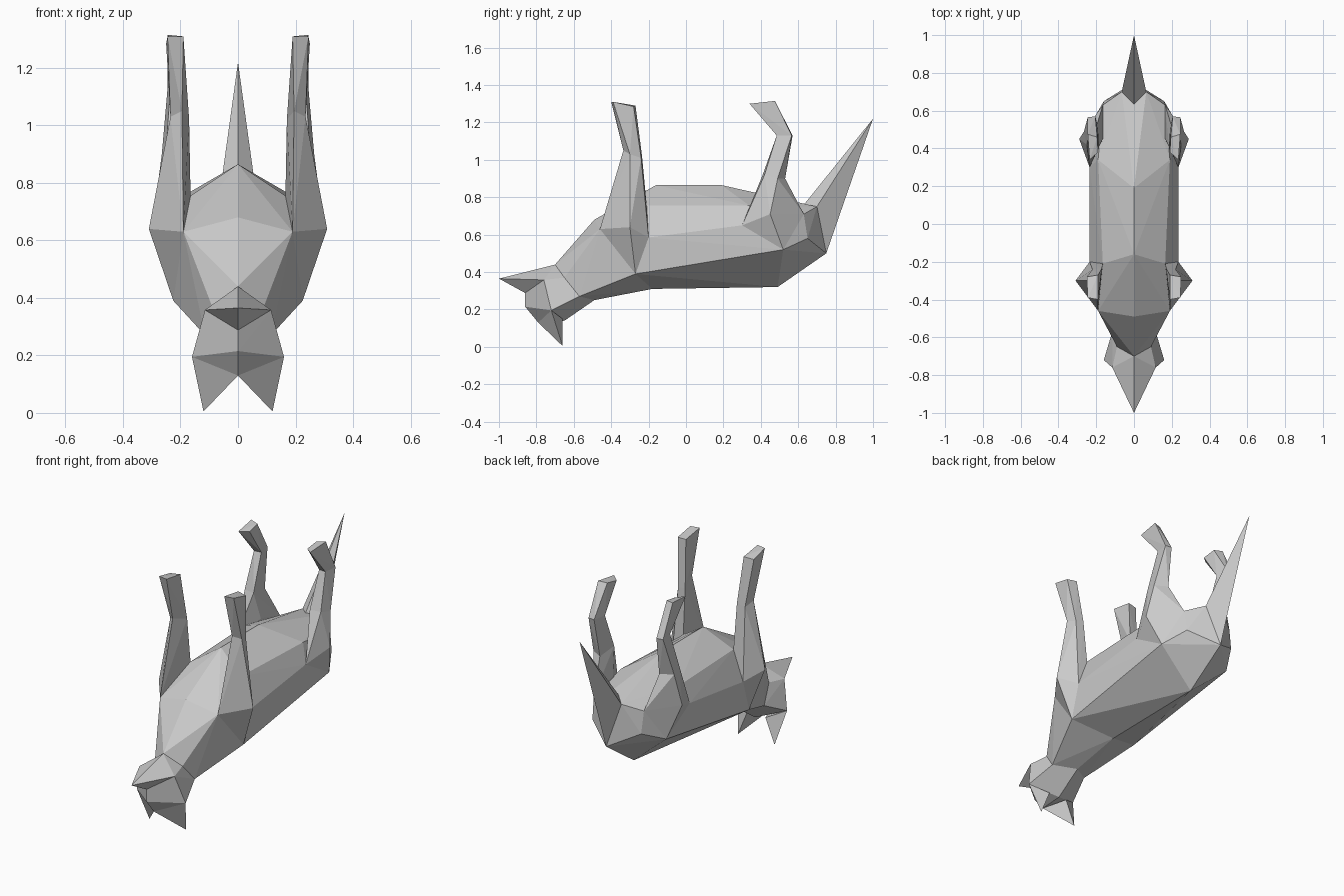
import bpy, bmesh
from mathutils import Vector

if "Cube" in bpy.data.objects:
    bpy.data.objects.remove(bpy.data.objects["Cube"])


def flip(points):
    return [(-x, y, z) for x, y, z in points]


def both(points):
    """Points plus their mirror images, without doubling the centre line."""
    return points + flip([p for p in points if p[0] > 0])


def build(name, *groups):
    """One flat-shaded object from faceted convex pieces."""
    mesh = bpy.data.meshes.new(name)
    total = bmesh.new()
    for pts in groups:
        bm = bmesh.new()
        verts = [bm.verts.new(Vector(p)) for p in pts]
        bmesh.ops.convex_hull(bm, input=verts)
        loose = [v for v in bm.verts if not v.link_faces]
        bmesh.ops.delete(bm, geom=loose, context='VERTS')
        bmesh.ops.recalc_face_normals(bm, faces=bm.faces)
        tmp = bpy.data.meshes.new("piece")
        bm.to_mesh(tmp)
        bm.free()
        total.from_mesh(tmp)
        bpy.data.meshes.remove(tmp)
    total.to_mesh(mesh)
    total.free()
    obj = bpy.data.objects.new(name, mesh)
    bpy.context.collection.objects.link(obj)
    return obj


# Landmarks shared between neighbouring parts (right half)
throat = (0, -0.70, 0.44)
chest = (0, -0.49, 0.68)
tail_top = (0, 0.63, 0.76)
rump = (0, 0.75, 0.50)
withers = (0, -0.18, 0.31)
nape = (0, -0.49, 0.25)
crown = (0, -0.65, 0.14)
neck_side = (0.115, -0.57, 0.27)
cheek = (0.09, -0.65, 0.37)
shoulder_front = (0.19, -0.46, 0.63)
shoulder_low = (0.225, -0.27, 0.39)
shoulder_back = (0.235, -0.20, 0.585)
armpit = (0.165, -0.21, 0.755)
flank = (0.235, 0.30, 0.65)
hip_low = (0.235, 0.52, 0.52)
hip_back = (0.165, 0.63, 0.71)
tail_side = (0.065, 0.70, 0.75)

# Torso, belly facing up
build("torso", both([
    chest, (0, -0.16, 0.865), (0, 0.19, 0.865), tail_top, rump,
    (0, 0.49, 0.32), withers, shoulder_front, shoulder_low, shoulder_back,
    armpit, flank, (0.19, 0.34, 0.755), hip_low, hip_back,
    (0.16, 0.65, 0.58), tail_side]))

# Neck
build("neck",
      both([chest, throat, shoulder_front, shoulder_low, withers,
            nape, neck_side, cheek]),
      both([throat, cheek, neck_side, nape, crown]))

# Head: muzzle wedge and skull
jaw = (0.115, -0.76, 0.358)
brow = (0, -0.86, 0.288)
ear_side = (0.16, -0.72, 0.195)
ear_mid = (0, -0.79, 0.13)
build("head",
      both([(0, -1.0, 0.365), throat, jaw, brow]),
      both([throat, cheek, jaw, brow, (0, -0.86, 0.215), ear_side,
            ear_mid, crown, neck_side]))

# Tail
build("tail", both([tail_top, tail_side, rump, (0, 1.0, 1.22)]))

# Ears
ear = [ear_side, ear_mid, (0.12, -0.66, 0.005), (0.06, -0.66, 0.15)]

# Front leg: shoulder, knee and foot rings
f_knee = [(0.195, -0.335, 1.05), (0.235, -0.30, 1.03),
          (0.22, -0.24, 1.01), (0.17, -0.235, 1.02)]
f_foot = [(0.19, -0.40, 1.31), (0.245, -0.39, 1.31),
          (0.25, -0.28, 1.285), (0.19, -0.27, 1.29)]
front_leg = [
    [shoulder_front, (0.31, -0.30, 0.64), shoulder_low, shoulder_back,
     armpit] + f_knee,
    f_knee + f_foot]

# Hind leg: thigh, shin, hock and foot rings
h_shin = [(0.185, 0.41, 0.92), (0.25, 0.42, 0.92),
          (0.265, 0.49, 0.90), (0.195, 0.53, 0.90)]
h_hock = [(0.19, 0.49, 1.13), (0.235, 0.485, 1.13),
          (0.245, 0.565, 1.13), (0.205, 0.57, 1.13)]
h_foot = [(0.19, 0.38, 1.295), (0.235, 0.34, 1.30),
          (0.245, 0.475, 1.315), (0.195, 0.46, 1.31)]
hind_leg = [
    [flank, (0.29, 0.45, 0.71), hip_low, hip_back,
     (0.165, 0.45, 0.76)] + h_shin,
    h_shin + h_hock,
    h_hock + h_foot]

# Paired parts on both sides
for side, mirror in (("right", False), ("left", True)):
    for part, groups in (("ear", [ear]), ("front_leg", front_leg),
                         ("hind_leg", hind_leg)):
        build(f"{part}_{side}",
              *[flip(g) if mirror else g for g in groups])
